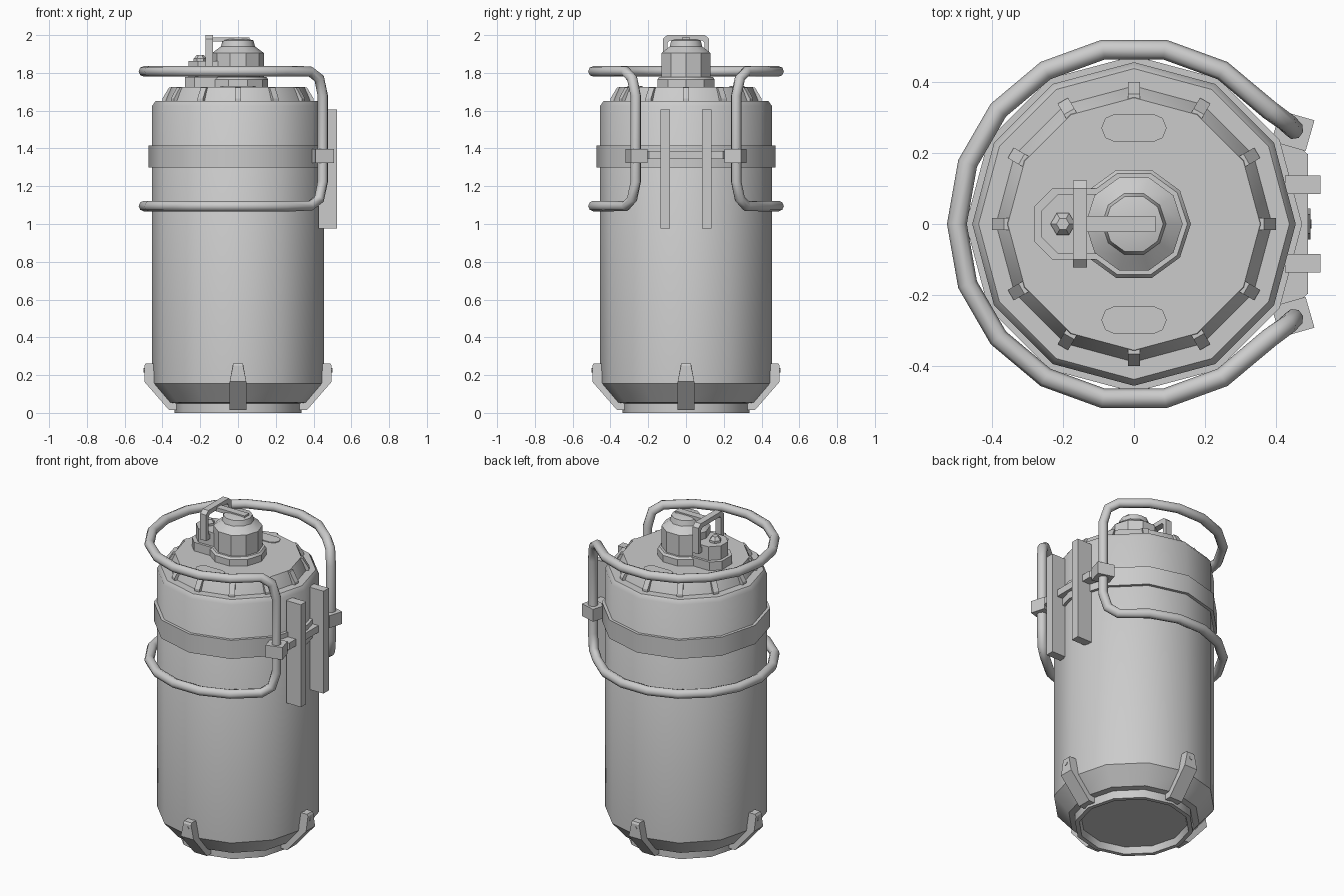
import bpy, bmesh, math
from mathutils import Matrix, Vector

cube = bpy.data.objects.get("Cube")
if cube:
    bpy.data.objects.remove(cube, do_unlink=True)

steel = bpy.data.materials.new("plain_grey_metal")
steel.use_nodes = True
GREY = (0.6, 0.6, 0.6, 1)
steel.diffuse_color = GREY
steel.node_tree.nodes["Principled BSDF"].inputs["Base Color"].default_value = GREY


def finish(name, bm, smooth=None):
    bmesh.ops.remove_doubles(bm, verts=bm.verts, dist=0.0001)
    bmesh.ops.recalc_face_normals(bm, faces=bm.faces)
    mesh = bpy.data.meshes.new(name)
    bm.to_mesh(mesh)
    bm.free()
    mesh.materials.append(steel)
    obj = bpy.data.objects.new(name, mesh)
    bpy.context.collection.objects.link(obj)
    if smooth:
        bpy.ops.object.select_all(action='DESELECT')
        obj.select_set(True)
        bpy.context.view_layer.objects.active = obj
        bpy.ops.object.shade_smooth_by_angle(angle=math.radians(smooth))
    return obj


def lathe(name, profile, sides=12, centre=(0, 0), smooth=35):
    """Spin (radius, height) points about a vertical axis."""
    bm = bmesh.new()
    rings = []
    for r, z in profile:
        ring = []
        for i in range(sides):
            a = math.tau * i / sides
            ring.append(bm.verts.new((centre[0] + r * math.cos(a), centre[1] + r * math.sin(a), z)))
        rings.append(ring)
    for low, high in zip(rings, rings[1:]):
        for i in range(sides):
            j = (i + 1) % sides
            bm.faces.new((low[i], low[j], high[j], high[i]))
    return finish(name, bm, smooth)


def prism(name, points, thickness, place, smooth=None):
    """Extrude a flat outline, centred on its plane; place maps (u, v, w) to a position."""
    bm = bmesh.new()
    a, b = [[bm.verts.new(place(u, v, s * thickness / 2)) for u, v in points] for s in (-1, 1)]
    bm.faces.new(a)
    bm.faces.new(b)
    for i in range(len(a)):
        j = (i + 1) % len(a)
        bm.faces.new((a[i], a[j], b[j], b[i]))
    return finish(name, bm, smooth)


def box(name, low, high, turn=0):
    bm = bmesh.new()
    low, high = Vector(low), Vector(high)
    size = high - low
    bmesh.ops.create_cube(bm, size=1, matrix=Matrix.Translation((low + high) / 2)
                          @ Matrix.Rotation(turn, 4, 'Z') @ Matrix.Diagonal((*size, 1)))
    return finish(name, bm)


def radial(angle):
    c, s = math.cos(angle), math.sin(angle)
    return lambda r, z, w: (r * c - w * s, r * s + w * c, z)


def flat(height):
    return lambda x, y, w: (x, y, height + w)


# Tank body with a recessed underside and chamfered ends
lathe("tank_body", [(0, 0.04), (0.3, 0.04), (0.31, 0), (0.335, 0), (0.335, 0.05), (0.37, 0.055),
                    (0.455, 0.155), (0.455, 1.625), (0.437, 1.65), (0, 1.65)])
lathe("tank_band", [(0.45, 1.3), (0.473, 1.3), (0.473, 1.415), (0.45, 1.415)])

# Sloped lid with ribs at its corners
lathe("lid", [(0.39, 1.645), (0.372, 1.69), (0.355, 1.725), (0, 1.725)])
for i in range(12):
    prism("lid_rib", [(0.34, 1.65), (0.4, 1.65), (0.4, 1.665), (0.365, 1.722), (0.34, 1.722)],
          0.034, radial(math.tau * i / 12))

# Rounded pads on the lid
for side in (-1, 1):
    outline = []
    for end in (1, -1):
        for k in range(5):
            a = math.pi * (k / 4 - 0.5)
            outline.append((end * (0.052 + 0.04 * math.cos(a)), side * 0.27 + end * 0.04 * math.sin(a)))
    prism("lid_pad", outline, 0.008, flat(1.726))

# Valve tower and side housing
lathe("tower_base", [(0.16, 1.72), (0.16, 1.765), (0.15, 1.778), (0, 1.778)], 10)
lathe("valve_tower", [(0.137, 1.77), (0.137, 1.905), (0.09, 1.94), (0.082, 1.972), (0.05, 1.98), (0, 1.98)], 10)


def housing(name, left, half, corner, bottom, top):
    prism(name, [(-0.08, -half), (left + corner, -half), (left, corner - half), (left, half - corner),
                 (left + corner, half), (-0.08, half)], top - bottom, flat((bottom + top) / 2))


housing("side_housing_base", -0.28, 0.1, 0.05, 1.72, 1.778)
housing("side_housing", -0.262, 0.085, 0.05, 1.77, 1.862)
lathe("housing_knob", [(0.035, 1.85), (0.035, 1.875), (0.018, 1.895), (0, 1.895)], 6, (-0.2, 0))

# Arched lever bracket and the bar reaching over the tower
arch = [(0.123, 1.82), (0.123, 1.98), (0.1, 2.0)]
inner = [(0.085, 1.972), (0.097, 1.96), (0.097, 1.82)]
half = arch + inner
mirrored = [(-y, z) for y, z in reversed(half)]
prism("lever_arch", arch + [(-y, z) for y, z in reversed(arch)]
      + [(-y, z) for y, z in reversed(inner)] + inner, 0.04,
      lambda y, z, w: (-0.152 + w, y, z))
box("lever_bar", (-0.14, -0.022, 1.965), (0.06, 0.022, 1.988))
box("lever_foot", (-0.17, -0.122, 1.82), (-0.132, 0.122, 1.85))

# Tubular guard: upper and lower hoops joined by two uprights
R, TOP, LOW = 0.498, 1.808, 1.095
hoop = [(R * math.cos(math.radians(d)), R * math.sin(math.radians(d))) for d in range(40, 321, 20)]
bend = [(0.43, 0.285, 0.038), (0.449, 0.266, 0.13)]
path = [(x, y, TOP) for x, y in hoop]
path += [(x, -y, TOP - d) for x, y, d in bend] + [(x, -y, LOW + d) for x, y, d in reversed(bend)]
path += [(x, y, LOW) for x, y in reversed(hoop)]
path += [(x, y, LOW + d) for x, y, d in bend] + [(x, y, TOP - d) for x, y, d in reversed(bend)]
bm = bmesh.new()
rings = []
count = len(path)
outward = None
for i in range(count):
    p = Vector(path[i])
    before = (p - Vector(path[i - 1])).normalized()
    after = (Vector(path[(i + 1) % count]) - p).normalized()
    tangent = (before + after).normalized()
    u = Vector((p.x, p.y, 0))
    u = (u - tangent * u.dot(tangent)).normalized()
    v = tangent.cross(u)
    rings.append([bm.verts.new(p + 0.028 * (u * math.cos(math.tau * k / 8) + v * math.sin(math.tau * k / 8)))
                  for k in range(8)])
for i in range(count):
    a, b = rings[i], rings[(i + 1) % count]
    for k in range(8):
        m = (k + 1) % 8
        bm.faces.new((a[k], a[m], b[m], b[k]))
finish("guard_tube", bm, 50)

# Clamps, brace and twin mounting rails on the left side
for side in (-1, 1):
    box("guard_clamp", (0.397, side * 0.262 - 0.045, 1.322), (0.497, side * 0.262 + 0.045, 1.398),
        turn=-side * 0.28)
    y = side * 0.11
    box("mounting_rail", (0.425, y - 0.026, 0.975), (0.525, y + 0.026, 1.607))
brace = [(0.35, 0.26), (0.44, 0.24), (0.49, 0.195)]
prism("clamp_brace", brace + [(x, -y) for x, y in reversed(brace)], 0.042, flat(1.365))

# Four feet wrapping the lower edge, each with a bolt
for i in range(4):
    place = radial(math.tau * i / 4)
    foot = prism("foot", [(0.445, 0.262), (0.49, 0.262), (0.496, 0.25), (0.496, 0.165), (0.365, 0.015),
                          (0.325, 0.015), (0.325, 0.06), (0.445, 0.16)], 0.088, place)
    # Narrow the top of the foot
    axis = Vector(place(1, 0, 0))
    for vert in foot.data.vertices:
        if vert.co.z > 0.24:
            along = axis * vert.co.dot(axis)
            side_offset = vert.co - along
            side_offset.z = 0
            vert.co -= side_offset * 0.4
    bolt = [(0.012 * math.cos(math.tau * k / 8), 0.225 + 0.012 * math.sin(math.tau * k / 8)) for k in range(8)]
    prism("foot_bolt", bolt, 0.006,
          lambda s, z, w, place=place: place(0.496 + w, z, s))
